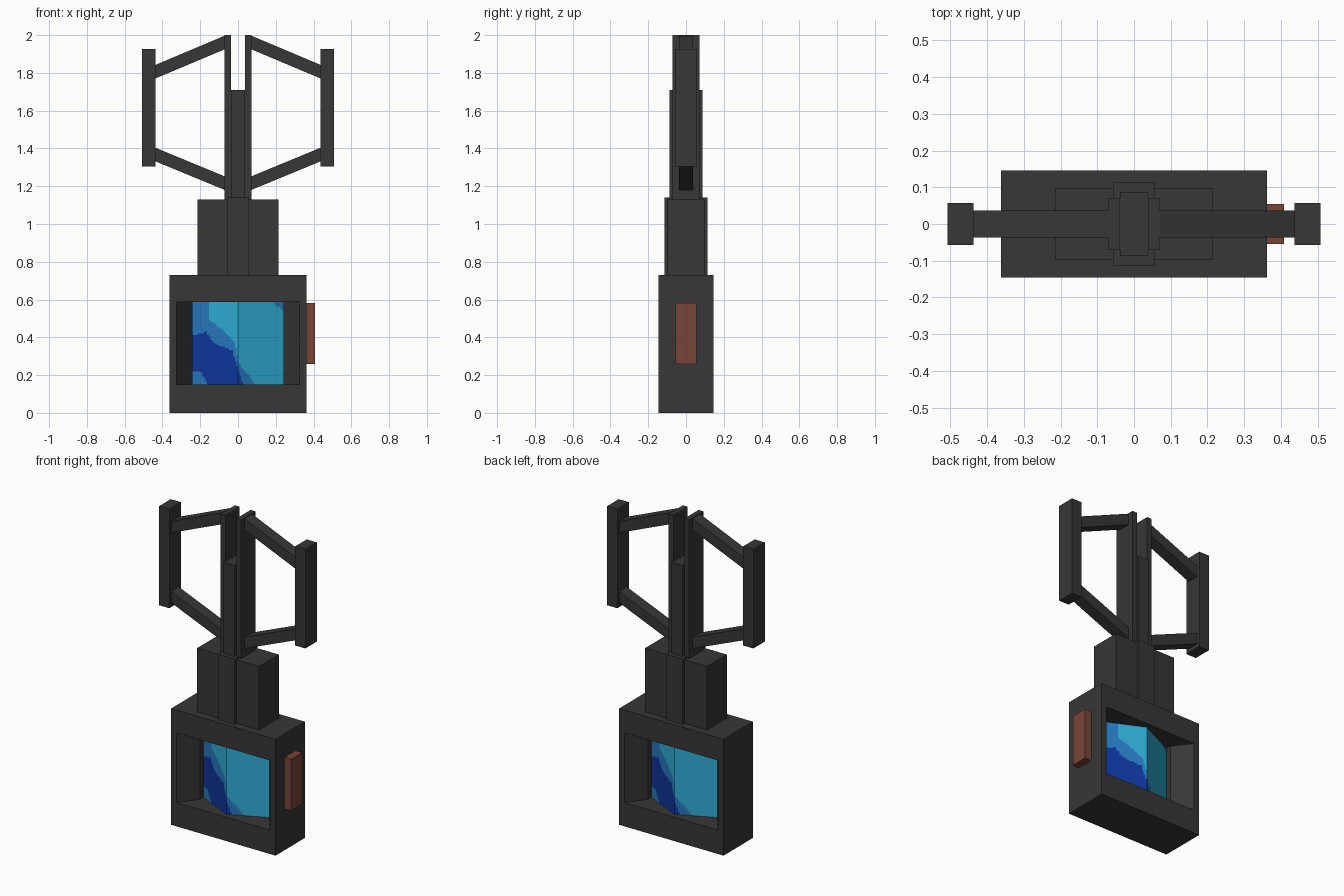
import bpy, bmesh

if "Cube" in bpy.data.objects:
    bpy.data.objects.remove(bpy.data.objects["Cube"])


def material(name, rgb):
    # sRGB 0-255 to linear diffuse colour
    lin = [((c / 255 + 0.055) / 1.055) ** 2.4 if c > 10 else c / 255 / 12.92 for c in rgb]
    m = bpy.data.materials.new(name)
    m.diffuse_color = (*lin, 1)
    m.use_nodes = True
    m.node_tree.nodes["Principled BSDF"].inputs["Base Color"].default_value = m.diffuse_color
    return m


GREY = material("dark grey metal", (55, 55, 55))
BROWN = material("red brown", (120, 69, 57))
CYAN = material("cyan", (47, 172, 212))
BLUE = material("mid blue", (38, 119, 190))
NAVY = material("deep blue", (14, 54, 154))


def make_object(name, bm, mats):
    mesh = bpy.data.meshes.new(name)
    bm.to_mesh(mesh)
    bm.free()
    obj = bpy.data.objects.new(name, mesh)
    bpy.context.collection.objects.link(obj)
    for m in mats:
        mesh.materials.append(m)
    return obj


def prism(name, outline, lo, hi, axis="z", mat=GREY):
    """Extrude a 2D outline: (x, y) along z, or (x, z) along y."""
    bm = bmesh.new()

    def put(p, h):
        return (p[0], p[1], h) if axis == "z" else (p[0], h, p[1])
    a = [bm.verts.new(put(p, lo)) for p in outline]
    b = [bm.verts.new(put(p, hi)) for p in outline]
    bm.faces.new(a)
    bm.faces.new(b)
    for i in range(len(a)):
        j = (i + 1) % len(a)
        bm.faces.new((a[i], a[j], b[j], b[i]))
    bmesh.ops.recalc_face_normals(bm, faces=bm.faces[:])
    return make_object(name, bm, [mat])


def box(name, x0, x1, y, z0, z1, mat=GREY):
    return prism(name, [(x0, -y), (x1, -y), (x1, y), (x0, y)], z0, z1, mat=mat)


# Housing with an hourglass-shaped window right through it
housing = box("housing", -0.362, 0.362, 0.145, 0, 0.73)
half = [(0.329, -0.15), (0.24, -0.035), (0.24, 0.035), (0.329, 0.15)]
cutter = prism("window_cutter", half + [(-x, -y) for x, y in half], 0.15, 0.587)
cut = housing.modifiers.new("window", "BOOLEAN")
cut.operation = "DIFFERENCE"
cut.solver = "EXACT"
cut.object = cutter
bpy.context.view_layer.objects.active = housing
bpy.ops.object.modifier_apply(modifier=cut.name)
bpy.data.objects.remove(cutter)

# Side button
box("side_button", 0.36, 0.408, 0.055, 0.26, 0.583, BROWN)


# Crystal: diamond column with painted bands, same on front and back
def curve(points, x):
    if x <= points[0][0]:
        return points[0][1]
    for (x0, y0), (x1, y1) in zip(points, points[1:]):
        if x <= x1:
            return y0 + (y1 - y0) * (x - x0) / (x1 - x0)
    return points[-1][1]


CYAN_EDGE = [(-0.16, 0.7), (-0.15, 0.49), (-0.08, 0.44), (-0.02, 0.38),
             (0.005, 0.26), (0.05, 0.21), (0.1, 0.14)]
NAVY_TOP = [(-0.23, 0.41), (-0.17, 0.43), (-0.13, 0.37), (-0.03, 0.33),
            (0, 0.23), (0.03, 0.14)]
NAVY_LOW = [(-0.2, 0.22), (-0.15, 0.14)]


def band(x, z):
    if x + z > 0.775:
        return 1
    if z > curve(CYAN_EDGE, x):
        return 0
    return 2 if curve(NAVY_LOW, x) < z < curve(NAVY_TOP, x) else 1


bm = bmesh.new()
NX, NZ, W, D, Z0, Z1 = 56, 50, 0.24, 0.113, 0.15, 0.587
for side in (1, -1):
    grid = []
    for i in range(NX + 1):
        x = -W + 2 * W * i / NX
        y = -D * (1 - abs(x) / W)
        grid.append([bm.verts.new((side * x, side * y, Z0 + (Z1 - Z0) * k / NZ))
                     for k in range(NZ + 1)])
    for i in range(NX):
        for k in range(NZ):
            f = bm.faces.new((grid[i][k], grid[i + 1][k], grid[i + 1][k + 1], grid[i][k + 1]))
            c = f.calc_center_median()
            f.material_index = band(side * c.x, c.z)
bmesh.ops.remove_doubles(bm, verts=bm.verts[:], dist=1e-5)
make_object("crystal", bm, [CYAN, BLUE, NAVY])

# Neck with raised central rib
box("neck", -0.215, 0.215, 0.097, 0.73, 1.13)
box("neck_rib", -0.057, 0.057, 0.114, 0.73, 1.14)

# Central bar between two prongs
box("center_bar", -0.038, 0.038, 0.087, 1.13, 1.71)

for s, side in ((-1, "left"), (1, "right")):
    box(f"{side}_prong", *sorted((s * 0.038, s * 0.071)), 0.071, 1.13, 2.0)
    # Outer post held by two sloping struts
    box(f"{side}_post", *sorted((s * 0.437, s * 0.507)), 0.057, 1.305, 1.927)
    for part, z0, z1 in (("upper", 1.925, 1.77), ("lower", 1.18, 1.332)):
        outline = [(s * 0.07, z0), (s * 0.438, z1), (s * 0.438, z1 + 0.072), (s * 0.07, z0 + 0.072)]
        prism(f"{side}_{part}_strut", outline, -0.037, 0.037, axis="y")
